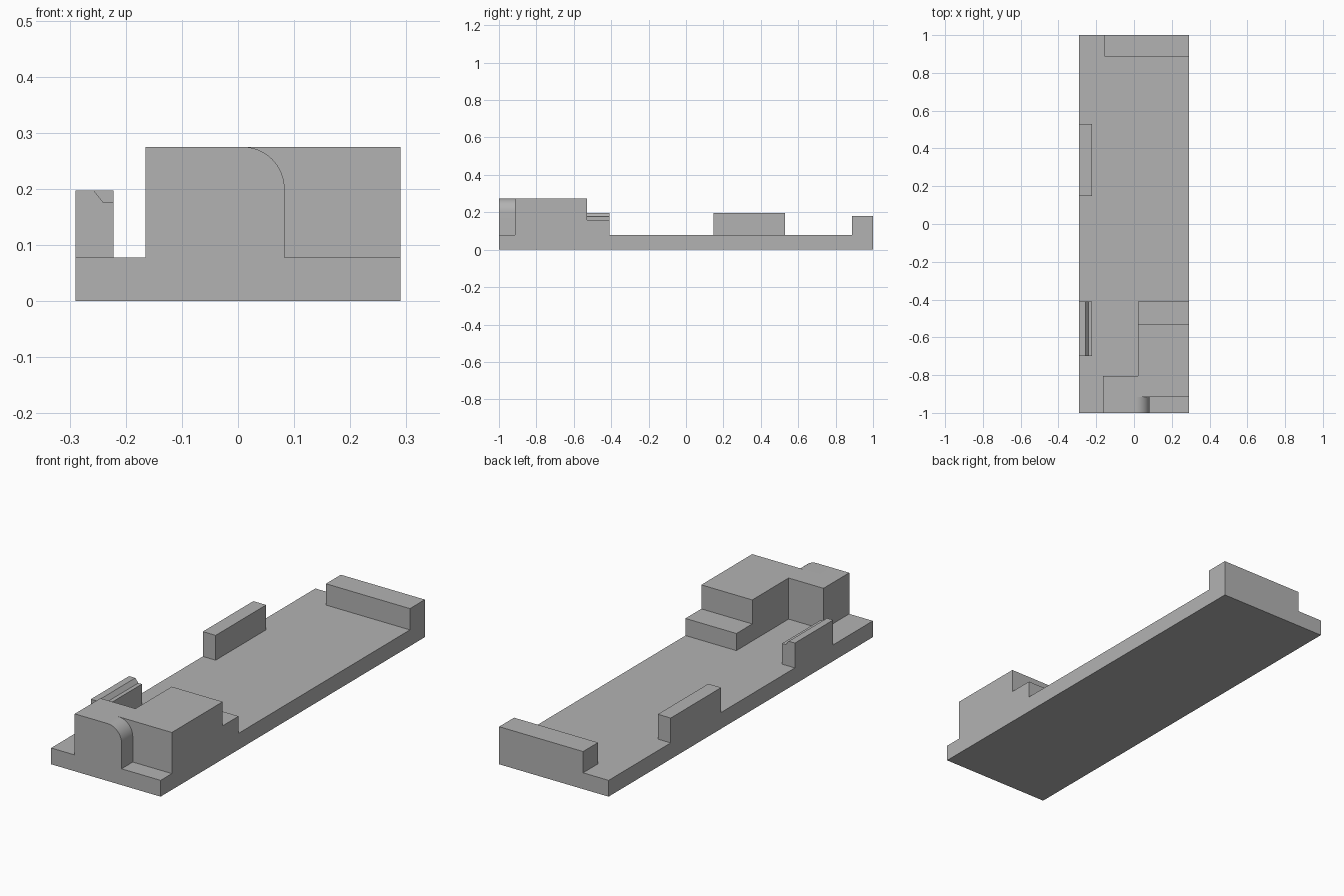
import bpy
import bmesh
from math import sin, cos, pi
from mathutils import Vector

cube = bpy.data.objects.get("Cube")
if cube:
    bpy.data.objects.remove(cube, do_unlink=True)

# Single plain grey material
grey = bpy.data.materials.new("plain grey")
grey.use_nodes = True
colour = (0.45, 0.45, 0.45, 1)
grey.diffuse_color = colour
grey.node_tree.nodes["Principled BSDF"].inputs["Base Color"].default_value = colour

HALF_W = 0.29       # half width of the base
DECK = 0.078        # top of the base plate
RAIL_TOP = 0.197
BLOCK_TOP = 0.275
RAIL_IN = -0.222    # inner face of the side rails


def prism(name, outline, axis, start, end):
    """Extrude a flat outline: (x, y) along Z or (x, z) along Y."""
    bm = bmesh.new()
    if axis == "Z":
        verts = [bm.verts.new((a, b, start)) for a, b in outline]
        offset = Vector((0, 0, end - start))
    else:
        verts = [bm.verts.new((a, start, b)) for a, b in outline]
        offset = Vector((0, end - start, 0))
    face = bm.faces.new(verts)
    result = bmesh.ops.extrude_face_region(bm, geom=[face])
    moved = [v for v in result["geom"] if isinstance(v, bmesh.types.BMVert)]
    bmesh.ops.translate(bm, verts=moved, vec=offset)
    bmesh.ops.recalc_face_normals(bm, faces=bm.faces)
    mesh = bpy.data.meshes.new(name)
    bm.to_mesh(mesh)
    bm.free()
    mesh.materials.append(grey)
    obj = bpy.data.objects.new(name, mesh)
    bpy.context.collection.objects.link(obj)
    return obj


def box(name, x0, x1, y0, y1, z0, z1):
    return prism(name, [(x0, y0), (x1, y0), (x1, y1), (x0, y1)], "Z", z0, z1)


# Base plate, back wall and plain side rail
box("base_plate", -HALF_W, HALF_W, -1, 1, 0, DECK)
box("back_wall", -0.155, HALF_W, 0.887, 1, DECK, 0.18)
box("side_rail", -HALF_W, RAIL_IN, 0.148, 0.53, DECK, RAIL_TOP)

# Front side rail with a bevelled rebate along its inner top edge
prism("rebated_rail", [(-HALF_W, DECK), (RAIL_IN, DECK), (RAIL_IN, 0.177),
                       (-0.241, 0.177), (-0.257, RAIL_TOP), (-HALF_W, RAIL_TOP)],
      "Y", -0.7, -0.41)

# L-shaped front block and the low step behind it
prism("front_block", [(-0.165, -0.915), (HALF_W, -0.915), (HALF_W, -0.53),
                      (0.02, -0.53), (0.02, -0.805), (-0.165, -0.805)],
      "Z", DECK, BLOCK_TOP)
box("block_step", 0.02, HALF_W, -0.53, -0.41, DECK, 0.16)

# Front face of the block, with one rounded shoulder
radius, side, steps = 0.075, 0.083, 16
arc = [(side - radius + radius * cos(pi / 2 * i / steps),
        BLOCK_TOP - radius + radius * sin(pi / 2 * i / steps)) for i in range(steps + 1)]
shoulder = prism("rounded_front", [(-0.165, DECK), (side, DECK)] + arc + [(-0.165, BLOCK_TOP)],
                 "Y", -1, -0.915)
bpy.ops.object.select_all(action="DESELECT")
shoulder.select_set(True)
bpy.context.view_layer.objects.active = shoulder
bpy.ops.object.shade_smooth_by_angle()
